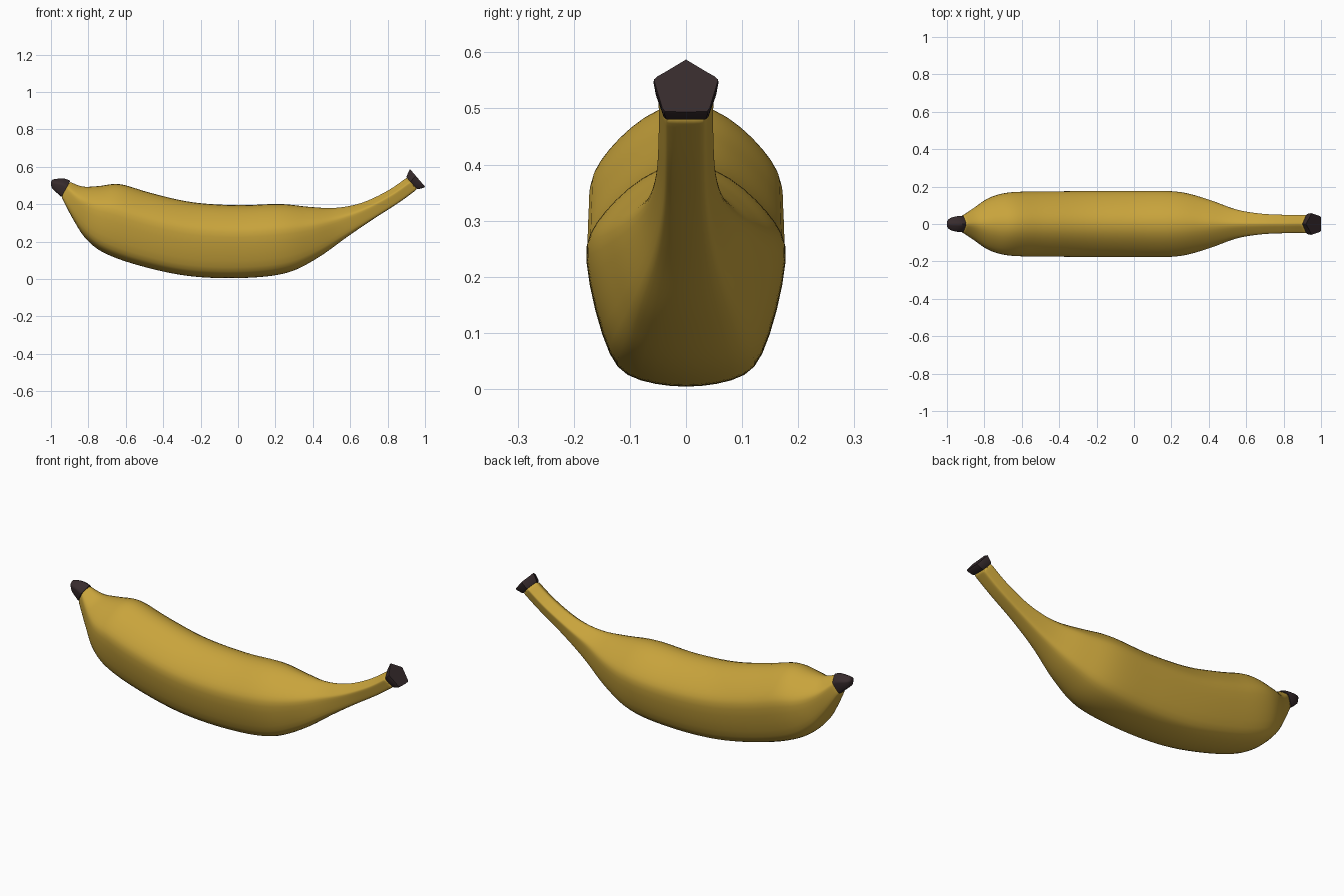
import bpy, math
from mathutils import Vector

if "Cube" in bpy.data.objects:
    bpy.data.objects.remove(bpy.data.objects["Cube"])


def material(name, rgb):
    m = bpy.data.materials.new(name)
    m.diffuse_color = (*rgb, 1)
    m.use_nodes = True
    m.node_tree.nodes["Principled BSDF"].inputs["Base Color"].default_value = m.diffuse_color
    return m


YELLOW = material("banana yellow", (0.58, 0.37, 0.045))
DARK = material("dark brown", (0.038, 0.024, 0.026))

# Half cross-sections (side, height) from ridge to belly: plump body and crisp pentagon
PLUMP = [(0, 1), (.29, .97), (.58, .88), (.82, .765), (.96, .67), (1, .58),
         (.9, .34), (.75, .13), (.6, .05), (.3, .012), (0, 0)]
CRISP = [(0, 1), (.3, .89), (.6, .78), (.9, .675), (1, .62), (.96, .52),
         (.85, .3), (.74, .07), (.66, .01), (.3, 0), (0, 0)]

# Stations: ridge x, ridge z, belly x, belly z, half width, crispness
BODY = [(.905, .548, .962, .483, .05, 1), (.8, .475, .86, .408, .05, .9),
        (.66, .41, .72, .318, .056, .8), (.52, .384, .58, .222, .08, .5),
        (.38, .39, .42, .108, .135, .2), (.22, .405, .25, .028, .177, 0),
        (0, .398, 0, .003, .181, 0), (-.25, .415, -.27, .015, .18, 0),
        (-.47, .465, -.52, .068, .178, 0), (-.63, .511, -.71, .135, .173, 0),
        (-.74, .5, -.81, .21, .145, 0), (-.83, .497, -.877, .31, .092, .2),
        (-.9, .523, -.947, .443, .042, .5)]


def ring(s):
    top, low = Vector((s[0], 0, s[1])), Vector((s[2], 0, s[3]))
    half = []
    for p, c in zip(PLUMP, CRISP):
        u, v = (p[i] + (c[i] - p[i]) * s[5] for i in (0, 1))
        half.append(low.lerp(top, v) + Vector((0, u * s[4], 0)))
    return half + [Vector((p.x, -p.y, p.z)) for p in half[-2:0:-1]]


def smooth_path(st, steps):
    # Catmull-Rom through the stations
    out = []
    for i in range(len(st) - 1):
        a, b, c, d = st[max(i - 1, 0)], st[i], st[i + 1], st[min(i + 2, len(st) - 1)]
        for k in range(steps):
            t = k / steps
            out.append([.5 * (2 * q + (r - p) * t + (2 * p - 5 * q + 4 * r - w) * t * t
                              + (3 * q - p - 3 * r + w) * t ** 3)
                        for p, q, r, w in zip(a, b, c, d)])
    return out + [list(st[-1])]


def loft(name, stations, mat, subdiv, angle):
    rings = [ring(s) for s in stations]
    n = len(rings[0])
    verts = [p for r in rings for p in r]
    faces = [(i * n + j, i * n + (j + 1) % n, (i + 1) * n + (j + 1) % n, (i + 1) * n + j)
             for i in range(len(rings) - 1) for j in range(n)]
    last = (len(rings) - 1) * n
    faces += [tuple(reversed(range(n))), tuple(range(last, last + n))]
    me = bpy.data.meshes.new(name)
    me.from_pydata(verts, [], faces)
    me.materials.append(mat)
    ob = bpy.data.objects.new(name, me)
    bpy.context.collection.objects.link(ob)
    bpy.ops.object.select_all(action='DESELECT')
    ob.select_set(True)
    bpy.context.view_layer.objects.active = ob
    # Consistent outward faces
    bpy.ops.object.mode_set(mode='EDIT')
    bpy.ops.mesh.select_all(action='SELECT')
    bpy.ops.mesh.normals_make_consistent(inside=False)
    bpy.ops.object.mode_set(mode='OBJECT')
    if subdiv:
        for e in me.edges:  # keep the end rims in place
            if all(v < n for v in e.vertices) or all(v >= last for v in e.vertices):
                e.use_seam = True
        m = ob.modifiers.new("smooth", 'SUBSURF')
        m.levels = m.render_levels = subdiv
        bpy.ops.object.modifier_apply(modifier=m.name)
    bpy.ops.object.shade_smooth_by_angle(angle=math.radians(angle))
    return ob


# Peel and stem
loft("peel", smooth_path(BODY, 5), YELLOW, 1, 50)

# Cut stem end, flaring slightly with a flat face
loft("stem_end", [(.900, .545, .958, .480, .049, 1), (.903, .553, .966, .480, .054, 1),
                  (.916, .582, .995, .489, .058, 1), (.920, .587, 1.0, .494, .057, 1)],
     DARK, 0, 28)

# Blossom tip, rounded off
TIP = [(-.897, .524, -.945, .438, .044, .5), (-.925, .536, -.962, .455, .043, .5),
       (-.965, .536, -.982, .472, .036, .5), (-.99, .531, -.994, .486, .025, .4),
       (-1.0, .52, -1.0, .5, .012, .2)]
loft("blossom_tip", smooth_path(TIP, 3), DARK, 0, 50)
